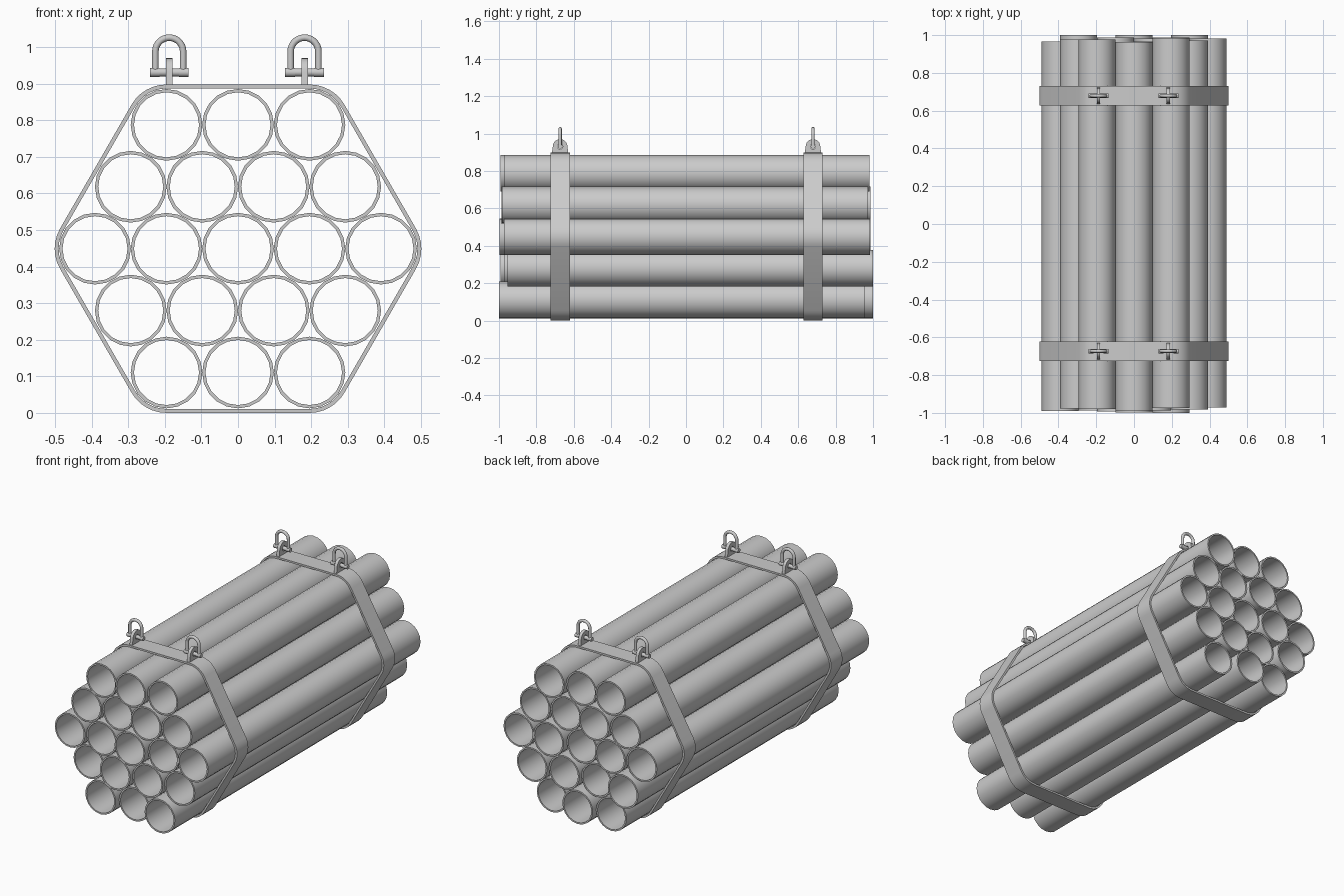
import bpy, bmesh
from math import sin, cos, pi, radians

if "Cube" in bpy.data.objects:
    bpy.data.objects.remove(bpy.data.objects["Cube"])

PITCH = 0.1955          # spacing of the pipes
CZ = 0.449              # height of the bundle centre
LENGTH = 1.955


def finish(name, bm, angle=35):
    bmesh.ops.recalc_face_normals(bm, faces=bm.faces)
    me = bpy.data.meshes.new(name)
    bm.to_mesh(me)
    bm.free()
    ob = bpy.data.objects.new(name, me)
    bpy.context.collection.objects.link(ob)
    bpy.ops.object.select_all(action='DESELECT')
    ob.select_set(True)
    bpy.context.view_layer.objects.active = ob
    bpy.ops.object.shade_smooth_by_angle(angle=radians(angle))
    return ob


def hollow_prism(name, outer, inner, a, b, place):
    """Extrude the band between two equal-length loops from a to b."""
    bm = bmesh.new()
    rings = [[bm.verts.new(place(u, v, d)) for u, v in loop]
             for loop, d in ((outer, a), (outer, b), (inner, b), (inner, a))]
    n = len(outer)
    for k in range(4):
        r, s = rings[k], rings[(k + 1) % 4]
        for i in range(n):
            j = (i + 1) % n
            bm.faces.new((r[i], r[j], s[j], s[i]))
    return finish(name, bm)


def circle(cx, cz, r, n, start=0.0):
    return [(cx + r * cos(start + 2 * pi * i / n), cz + r * sin(start + 2 * pi * i / n))
            for i in range(n)]


def along_y(u, v, d):
    return (u, d, v)


# pipes: hexagonal stack, each slid a little along y (rows bottom to top)
slides = [
    [-0.01, 0.022, -0.022],
    [0.022, -0.015, 0.005, 0.022],
    [-0.012, 0.0, -0.02, 0.01, 0.005],
    [0.0, 0.01, -0.01, -0.005],
    [-0.002, -0.013, 0.004],
]
for row, offs in enumerate(slides):
    z = CZ + (row - 2) * PITCH * sin(pi / 3)
    for i, s in enumerate(offs):
        x = (i - (len(offs) - 1) / 2) * PITCH
        hollow_prism(f"pipe_{row + 1}_{i + 1}", circle(x, z, 0.098, 20), circle(x, z, 0.089, 20),
                     s - LENGTH / 2, s + LENGTH / 2, along_y)


# strap outline: hexagon with rounded corners
def strap_loop(r, seg=6):
    pts = []
    for k in range(6):
        cx, cz = 2 * PITCH * cos(k * pi / 3), CZ + 2 * PITCH * sin(k * pi / 3)
        for i in range(seg + 1):
            a = k * pi / 3 - pi / 6 + i / seg * pi / 3
            pts.append((cx + r * cos(a), cz + r * sin(a)))
    return pts


def add_rod(bm, pts, r, normal_frames, n=12):
    """Round tube through pts; frames give the in-plane side direction."""
    rings = []
    for (x, y, z), (nx, nz) in zip(pts, normal_frames):
        rings.append([bm.verts.new((x + r * cos(2 * pi * i / n) * nx,
                                    y + r * sin(2 * pi * i / n),
                                    z + r * cos(2 * pi * i / n) * nz)) for i in range(n)])
    for p, q in zip(rings, rings[1:]):
        for i in range(n):
            j = (i + 1) % n
            bm.faces.new((p[i], p[j], q[j], q[i]))
    bm.faces.new(rings[0])
    bm.faces.new(rings[-1])


def shackle(label, x, y):
    # lug plate with a rounded top and a pin hole
    pz, n = 0.931, 24
    outer = []
    for u, v in circle(0, pz, 0.039, n):
        if v < pz - 0.001:
            # lower half runs down to a straight, wider foot on the strap
            u, v = u / 0.039 * 0.046, 0.892
        outer.append((y + u, v))
    hole = circle(y, pz, 0.0145, n)
    hollow_prism("lug_" + label, outer, hole, x - 0.009, x + 0.009, lambda u, v, d: (d, u, v))
    # bow
    bm = bmesh.new()
    R, top = 0.038, 0.988
    arc = [pi * i / 14 for i in range(15)]
    pts = [(x + R, y, pz)] + [(x + R * cos(a), y, top + R * sin(a)) for a in arc] + [(x - R, y, pz)]
    frames = [(1, 0)] + [(cos(a), sin(a)) for a in arc] + [(-1, 0)]
    add_rod(bm, pts, 0.009, frames)
    finish("shackle_bow_" + label, bm, 40)
    # pin with thicker ends
    bm = bmesh.new()
    for a, b, r in ((-0.053, -0.026, 0.0125), (-0.026, 0.026, 0.011), (0.026, 0.053, 0.0125)):
        add_rod(bm, [(x + a, y, pz), (x + b, y, pz)], r, [(0, 1), (0, 1)])
    finish("shackle_pin_" + label, bm, 40)


# two straps, each with a pair of lifting shackles
for end, y in (("front", -0.673), ("back", 0.679)):
    hollow_prism("strap_" + end, strap_loop(0.1104), strap_loop(0.0995), y - 0.052, y + 0.052, along_y)
    for side, x in (("left", -0.188), ("right", 0.182)):
        shackle(f"{end}_{side}", x, y)
